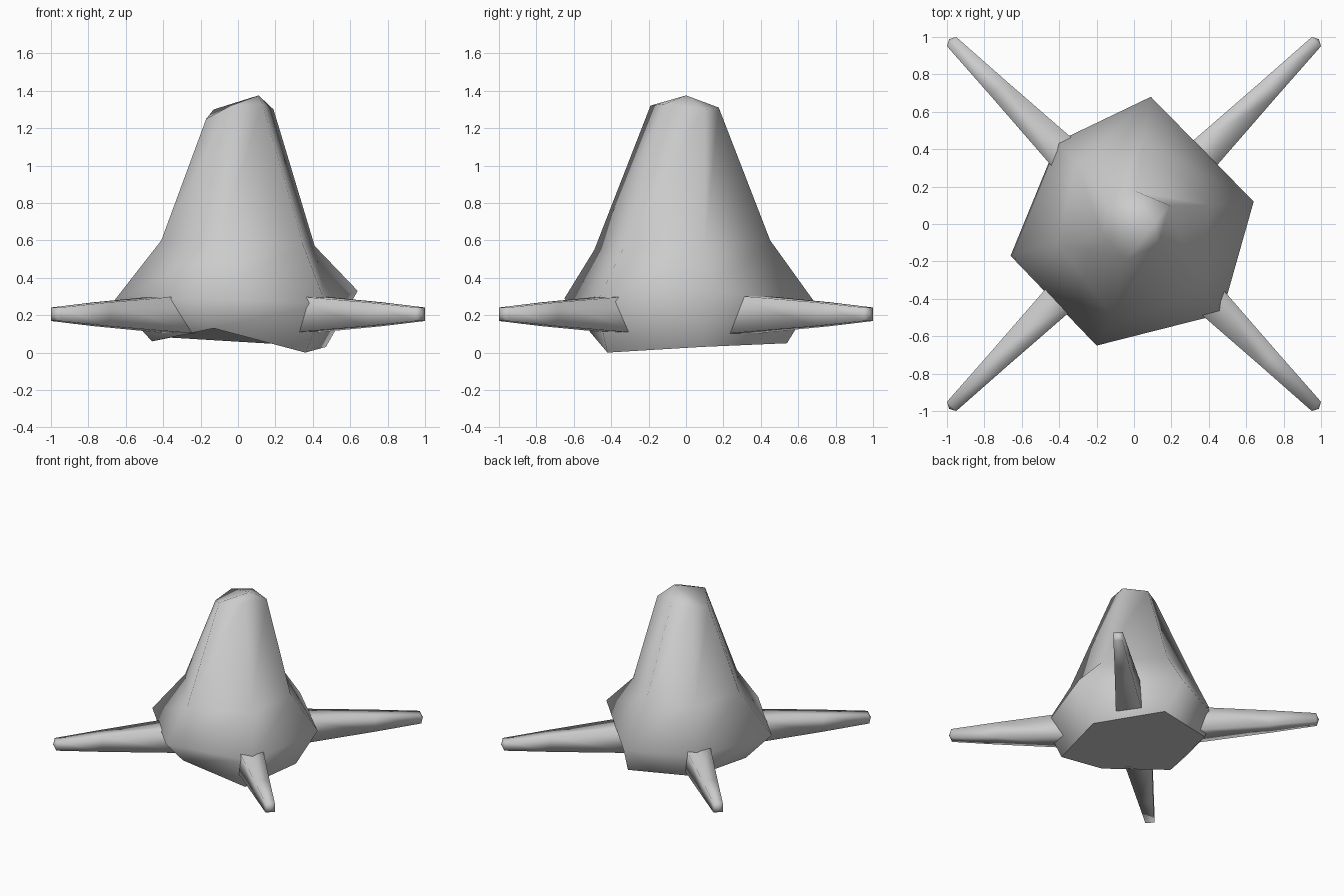
import bpy, bmesh, math
from mathutils import Vector

if "Cube" in bpy.data.objects:
    bpy.data.objects.remove(bpy.data.objects["Cube"])

grey = bpy.data.materials.new("plain grey")
grey.diffuse_color = (0.6, 0.6, 0.6, 1)
grey.use_nodes = True
grey.node_tree.nodes["Principled BSDF"].inputs["Base Color"].default_value = grey.diffuse_color


def loft(name, rings, top=None, angle=110):
    """Skin a stack of rings; flat end caps, or a smooth peak on the last ring."""
    bm = bmesh.new()
    rows = [[bm.verts.new(p) for p in ring] for ring in rings]
    n = len(rows[0])
    for a, b in zip(rows, rows[1:]):
        for i in range(n):
            j = (i + 1) % n
            bm.faces.new((a[i], a[j], b[j], b[i]))
    caps = [bm.faces.new(rows[0]).index]
    if top is None:
        bm.faces.new(rows[-1])
    else:
        tip = bm.verts.new(top)
        for i in range(n):
            bm.faces.new((rows[-1][i], rows[-1][(i + 1) % n], tip))
    bm.faces.index_update()
    sides = n * (len(rows) - 1)
    caps = [sides] if top else [sides, sides + 1]
    bmesh.ops.recalc_face_normals(bm, faces=bm.faces[:])
    mesh = bpy.data.meshes.new(name)
    bm.to_mesh(mesh)
    bm.free()
    mesh.materials.append(grey)
    obj = bpy.data.objects.new(name, mesh)
    bpy.context.collection.objects.link(obj)
    bpy.ops.object.select_all(action='DESELECT')
    obj.select_set(True)
    bpy.context.view_layer.objects.active = obj
    bpy.ops.object.shade_smooth_by_angle(angle=math.radians(angle))
    for i in caps:
        mesh.polygons[i].use_smooth = False
    return obj


# lumpy six-sided body: base, widest ring, waist, shoulder, peak
base = [(.15, .54, .05), (-.36, .40, .08), (-.46, -.12, .06),
        (-.13, -.53, .13), (.36, -.42, 0), (.47, .08, .03)]
wide = [(.09, .68, .28), (-.41, .44, .27), (-.66, -.17, .28),
        (-.20, -.65, .29), (.47, -.48, .26), (.64, .12, .33)]
waist = [(.05, .45, .60), (-.31, .33, .60), (-.41, -.10, .60),
         (-.12, -.49, .55), (.35, -.33, .57), (.41, .10, .57)]
shoulder = [(.01, .175, 1.31), (-.13, .10, 1.30), (-.17, -.05, 1.25),
            (-.04, -.19, 1.32), (.13, -.11, 1.33), (.19, .10, 1.30)]
loft("body", [base, wide, waist, shoulder], top=(.11, 0, 1.375))


def square(out, dist, half_width, half_height):
    """Upright rectangle across the arm direction."""
    side = Vector((-out.y, out.x, 0))
    corners = ((1, 1), (-1, 1), (-1, -1), (1, -1))
    return [out * dist + side * (half_width * a) + Vector((0, 0, .205 + half_height * b))
            for a, b in corners]


# four square tapered diagonal arms, each with a blunt-pointed outer part
names = {(1, 1): "back_right", (-1, 1): "back_left",
         (-1, -1): "front_left", (1, -1): "front_right"}
for (sx, sy), label in names.items():
    out = Vector((sx, sy, 0)).normalized()
    root = square(out, .42, .100, .103)
    joint = square(out, 1.032, .057, .064)
    end = square(out, 1.379, .035, .036)
    loft(label + "_arm", [root, joint])
    loft(label + "_arm_tip", [joint, end], top=out * 1.398 + Vector((0, 0, .205)))
